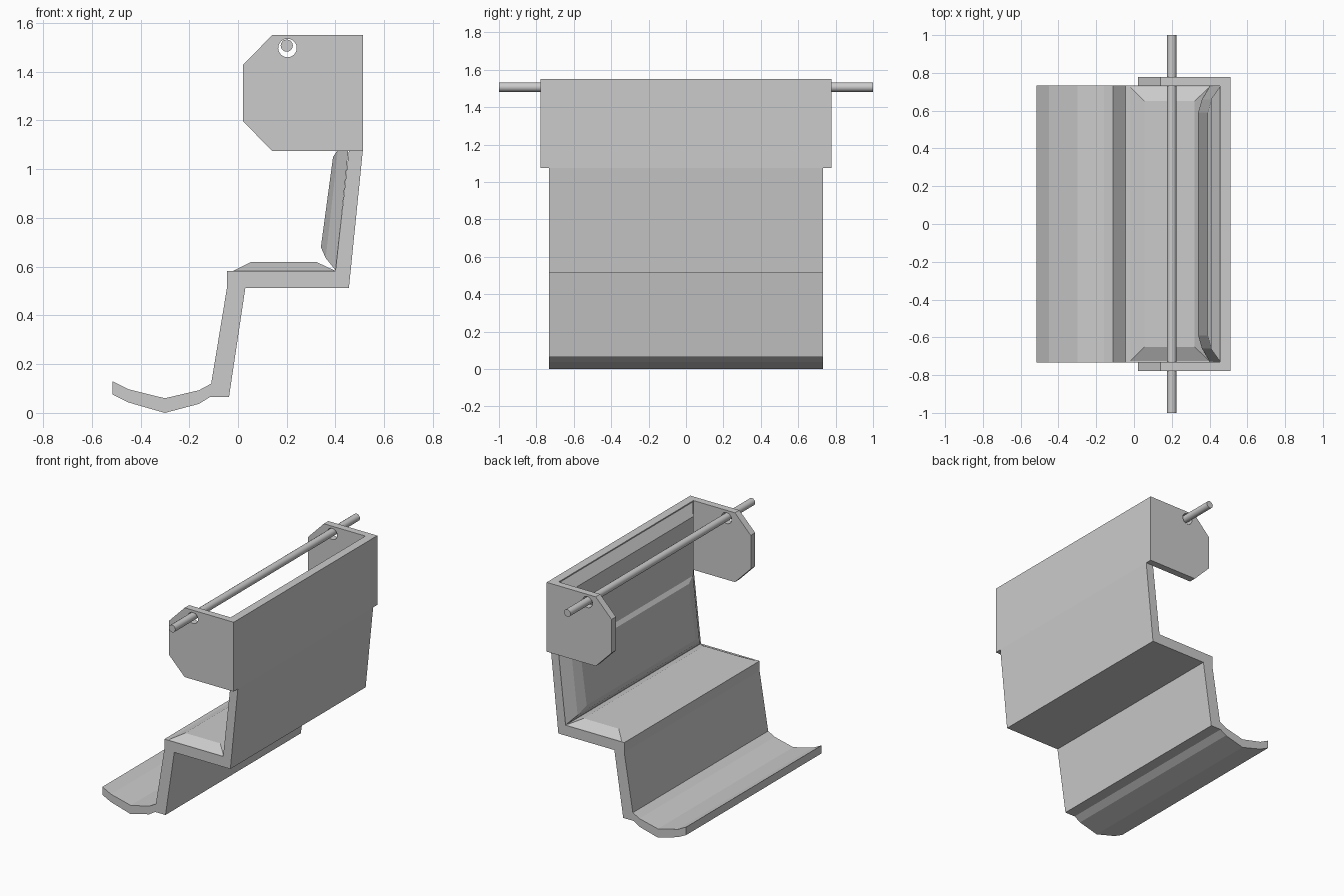
import bpy, bmesh, math

if "Cube" in bpy.data.objects:
    bpy.data.objects.remove(bpy.data.objects["Cube"])


def finish(name, bm):
    bmesh.ops.recalc_face_normals(bm, faces=bm.faces)
    mesh = bpy.data.meshes.new(name)
    bm.to_mesh(mesh)
    bm.free()
    ob = bpy.data.objects.new(name, mesh)
    bpy.context.collection.objects.link(ob)
    return ob


def loft(name, rings):
    """Closed solid through rings with equal point counts."""
    bm = bmesh.new()
    loops = [[bm.verts.new(p) for p in ring] for ring in rings]
    for a, b in zip(loops, loops[1:]):
        for i in range(len(a)):
            j = (i + 1) % len(a)
            bm.faces.new((a[i], a[j], b[j], b[i]))
    bm.faces.new(loops[0])
    bm.faces.new(loops[-1])
    return finish(name, bm)


def extrude(name, profile, y0, y1):
    """Extrude an (x, z) profile along y."""
    return loft(name, [[(x, y, z) for x, z in profile] for y in (y0, y1)])


def pad(name, steps):
    """Bevelled panel: each step is (end a, end b, half width)."""
    return loft(name, [[(a[0], -w, a[1]), (b[0], -w, b[1]),
                        (b[0], w, b[1]), (a[0], w, a[1])] for a, b, w in steps])


def rod(name, x, z, y0, y1, radius, sides):
    ring = [(x + radius * math.cos(math.tau * i / sides),
             z + radius * math.sin(math.tau * i / sides)) for i in range(sides)]
    return extrude(name, ring, y0, y1)


# folded seat body: curved foot lip, riser, seat and slanted back
upper = [(-0.515, 0.13), (-0.45, 0.097), (-0.30, 0.06), (-0.16, 0.093),
         (-0.11, 0.12), (-0.045, 0.515), (-0.045, 0.583), (0.40, 0.583), (0.455, 1.075)]
lower = [(0.512, 1.075), (0.455, 0.512), (0.03, 0.512), (-0.037, 0.065), (-0.115, 0.065),
         (-0.16, 0.037), (-0.30, 0.0), (-0.45, 0.043), (-0.515, 0.075)]
extrude("seat_body", upper + lower, -0.733, 0.733)

# upright back panel between the side plates
extrude("back_panel", [(0.455, 1.075), (0.512, 1.075), (0.512, 1.55), (0.455, 1.55)], -0.73, 0.73)

# side plates with a hole for the bar
hole = rod("hole_cutter", 0.203, 1.497, -0.9, 0.9, 0.038, 24)
hole.hide_render = True
hole.hide_viewport = True
plate = [(0.02, 1.197), (0.02, 1.427), (0.14, 1.55), (0.512, 1.55), (0.512, 1.075), (0.14, 1.075)]
for side, label in ((-1, "front"), (1, "rear")):
    ob = extrude(label + "_side_plate", plate, side * 0.73, side * 0.778)
    cut = ob.modifiers.new("hole", "BOOLEAN")
    cut.operation = "DIFFERENCE"
    cut.object = hole

# safety bar
bar = rod("safety_bar", 0.20, 1.507, -1, 1, 0.025, 16)
bar.data.polygons.foreach_set("use_smooth", [len(p.vertices) == 4 for p in bar.data.polygons])

# bevelled cushions on the seat and back
pad("seat_cushion", [((-0.025, 0.58), (0.405, 0.58), 0.73),
                     ((0.055, 0.62), (0.32, 0.62), 0.65)])
pad("back_cushion", [((0.402, 0.583), (0.457, 1.12), 0.73),
                     ((0.360, 0.635), (0.410, 1.08), 0.66),
                     ((0.340, 0.68), (0.390, 1.05), 0.59)])
pad("upper_back_cushion", [((0.457, 1.075), (0.457, 1.545), 0.73),
                           ((0.407, 1.075), (0.407, 1.48), 0.66)])
